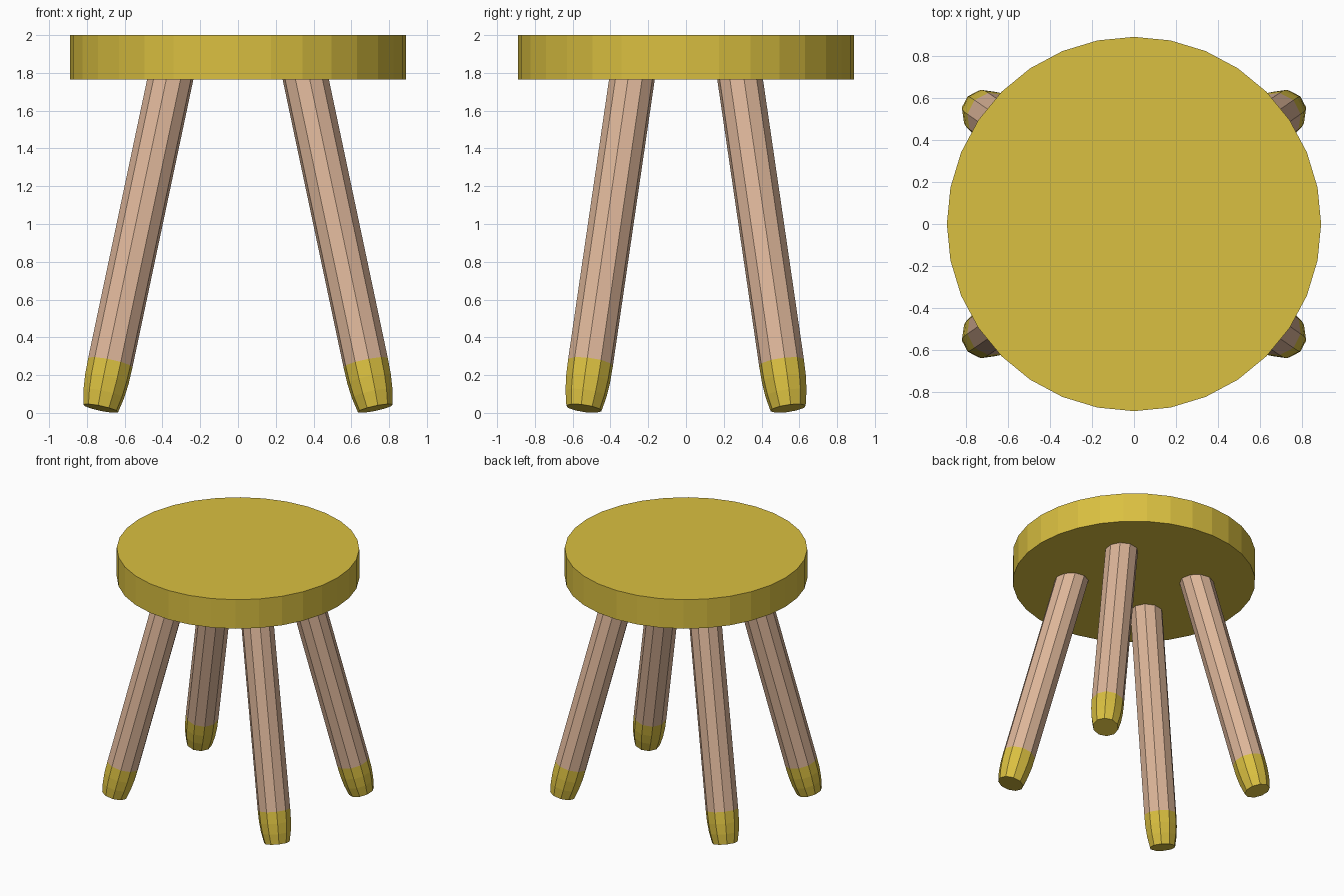
import bpy, bmesh, math
from mathutils import Vector

old = bpy.data.objects.get("Cube")
if old:
    bpy.data.objects.remove(old, do_unlink=True)


def material(name, rgb):
    mat = bpy.data.materials.new(name)
    mat.use_nodes = True
    mat.diffuse_color = (*rgb, 1)
    mat.node_tree.nodes["Principled BSDF"].inputs["Base Color"].default_value = (*rgb, 1)
    return mat


yellow = material("mustard yellow paint", (0.70, 0.525, 0.052))
wood = material("pale wood", (0.72, 0.465, 0.318))


def lathe(name, profile, sides, phase, mat, place=lambda p: p):
    """Capped solid of revolution from (radius, height) pairs; place maps each point."""
    bm = bmesh.new()
    rings = []
    for r, h in profile:
        angles = [phase + math.tau * i / sides for i in range(sides)]
        rings.append([bm.verts.new(place(Vector((r * math.cos(a), r * math.sin(a), h))))
                      for a in angles])
    for low, high in zip(rings, rings[1:]):
        for i in range(sides):
            j = (i + 1) % sides
            bm.faces.new((low[i], low[j], high[j], high[i]))
    bm.faces.new(rings[0][::-1])
    bm.faces.new(rings[-1])
    bmesh.ops.recalc_face_normals(bm, faces=bm.faces)
    mesh = bpy.data.meshes.new(name)
    bm.to_mesh(mesh)
    bm.free()
    mesh.materials.append(mat)
    obj = bpy.data.objects.new(name, mesh)
    bpy.context.collection.objects.link(obj)
    return obj


# Round seat
lathe("seat", [(0.89, 1.765), (0.89, 2.0)], 32, 0, yellow)

# Splayed legs with dipped, rounded feet, mirrored to four corners
bottom = Vector((0.727, 0.541, 0.024))
top = Vector((0.345, 0.277, 1.83))
axis = top - bottom
tilt = Vector((0, 0, 1)).rotation_difference(axis)
foot_profile = [(0.095, 0), (0.111, 0.08), (0.119, 0.16), (0.121, 0.25)]
leg_profile = [(0.121, 0.25), (0.121, axis.length)]

for side, sx in (("left", 1), ("right", -1)):
    for end, sy in (("front", -1), ("back", 1)):
        def place(p):
            q = bottom + tilt @ p
            return Vector((q.x * sx, q.y * sy, q.z))
        lathe(f"{end}_{side}_foot", foot_profile, 10, math.radians(45), yellow, place)
        lathe(f"{end}_{side}_leg", leg_profile, 10, math.radians(45), wood, place)
